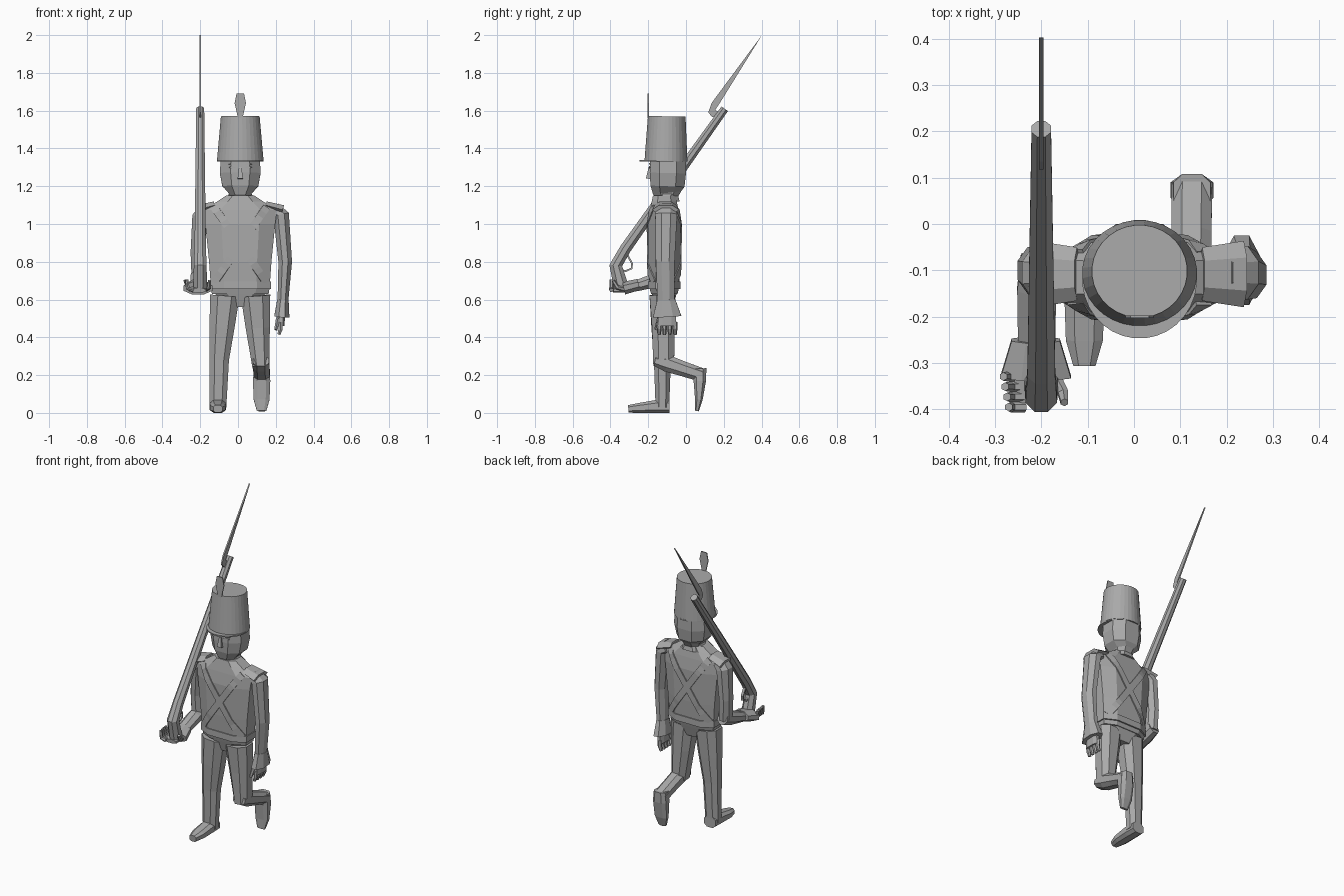
import bpy, math
from mathutils import Vector
from mathutils.bvhtree import BVHTree

default_cube = bpy.data.objects.get("Cube")
if default_cube:
    bpy.data.objects.remove(default_cube)

grey = bpy.data.materials.new("plain grey")
grey.use_nodes = True
shade = (.4, .4, .4, 1)
grey.diffuse_color = shade
grey.node_tree.nodes["Principled BSDF"].inputs["Base Color"].default_value = shade


def make_object(name, verts, faces):
    mesh = bpy.data.meshes.new(name)
    mesh.from_pydata(verts, [], faces)
    mesh.materials.append(grey)
    mesh.update()
    obj = bpy.data.objects.new(name, mesh)
    bpy.context.scene.collection.objects.link(obj)
    return obj


def loft(name, sections, sides=8, power=1.0):
    """Skin rings along a path; a section is x, y, z, half width, half depth."""
    centres = [Vector(s[:3]) for s in sections]
    last = len(sections) - 1
    scale = math.cos(math.pi / sides) ** power if sides < 12 else 1
    verts, faces = [], []
    for i, section in enumerate(sections):
        tangent = (centres[min(i + 1, last)] - centres[max(i - 1, 0)]).normalized()
        across = Vector((1, 0, 0))
        across = (across - tangent * across.dot(tangent)).normalized()
        depth = tangent.cross(across)
        for k in range(sides):
            angle = math.tau * (k + .5) / sides
            c, s = math.cos(angle), math.sin(angle)
            c = math.copysign(abs(c) ** power, c) / scale
            s = math.copysign(abs(s) ** power, s) / scale
            verts.append(centres[i] + across * (c * section[3]) + depth * (s * section[4]))
    for i in range(last):
        for k in range(sides):
            n = (k + 1) % sides
            a, b = i * sides, (i + 1) * sides
            faces.append((a + k, a + n, b + n, b + k))
    faces.append(tuple(reversed(range(sides))))
    faces.append(tuple(last * sides + k for k in range(sides)))
    return make_object(name, verts, faces)


def plate(name, outline, thickness, axis):
    """Extrude a flat outline symmetrically along one axis."""
    shift = Vector(axis) * thickness / 2
    points = [Vector(p) for p in outline]
    n = len(points)
    verts = [p - shift for p in points] + [p + shift for p in points]
    faces = [tuple(reversed(range(n))), tuple(range(n, n * 2))]
    faces += [(k, (k + 1) % n, (k + 1) % n + n, k + n) for k in range(n)]
    return make_object(name, verts, faces)


def strap(name, target, start, end, side, half_width=.02, steps=16):
    """Lay a thin band on the front (-1) or back (1) of the target."""
    mesh = target.data
    tree = BVHTree.FromPolygons([v.co for v in mesh.vertices],
                                [tuple(p.vertices) for p in mesh.polygons])
    start, end = Vector(start), Vector(end)
    normal = (end - start).orthogonal().normalized() * half_width
    verts = []
    for i in range(steps + 1):
        for offset in (-normal, normal):
            p = start.lerp(end, i / steps) + offset
            hit = tree.ray_cast(Vector((p.x, side, p.y)), Vector((0, -side, 0)))[0]
            y = hit.y if hit else -.115 + side * .03
            verts.append((p.x, y + side * .007, p.y))
    order = (0, 1, 3, 2) if side > 0 else (0, 2, 3, 1)
    faces = [tuple(i * 2 + k for k in order) for i in range(steps)]
    band = make_object(name, verts, faces)
    band.modifiers.new("thickness", "SOLIDIFY").thickness = .008


# Body
MID = .012
torso = loft("jacket", [(MID, -.115, z, w, d) for z, w, d in (
    (.63, .15, .07), (.66, .155, .078), (.8, .165, .085), (1, .185, .086),
    (1.075, .195, .075), (1.12, .12, .066), (1.15, .075, .06))], power=.7)
loft("hips", [(MID, -.115, .56, .06, .045), (MID, -.115, .64, .145, .068)], power=.8)
loft("waist_belt", [(MID, -.115, z, .162, .086) for z in (.655, .695)], power=.7)
loft("collar", [(MID, -.1, 1.12, .08, .066), (MID, -.1, 1.16, .06, .056)])
for side, label in ((-1, "front"), (1, "back")):
    for flip in (-1, 1):
        strap(label + ("_right_strap" if flip < 0 else "_left_strap"), torso,
              (MID + flip * .14, 1.09), (MID - flip * .14, .69), side)

# Head and face
loft("head", [(MID, y, z, w, d) for y, z, w, d in (
    (-.09, 1.13, .05, .05), (-.1, 1.165, .06, .075), (-.098, 1.2, .095, .09),
    (-.096, 1.27, .108, .096), (-.095, 1.335, .104, .094))], power=.85)
loft("nose", [(MID, -.2, 1.24, .014, .012), (MID, -.19, 1.3, .007, .008)], sides=4)
for flip in (-1, 1):
    x = MID + flip * .042
    plate("eye", [(x - .02, -.193, 1.3), (x, -.193, 1.293), (x + .02, -.193, 1.3),
                  (x, -.193, 1.308)], .008, (0, -1, 0))
    plate("eyebrow", [(x - .025, -.192, 1.314), (x + .025, -.192, 1.314),
                      (x, -.192, 1.324)], .009, (0, -1, 0))

# Hat
loft("hat_crown", [(MID, -.106, 1.335, .124, .114), (MID, -.102, 1.57, .103, .1)], sides=32)
loft("hat_brim", [(MID, -.119, z, .124, .128) for z in (1.33, 1.338)], sides=32)
plate("plume", [(MID + x, -.2, z) for x, z in (
    (-.012, 1.56), (.012, 1.56), (.03, 1.64), (.02, 1.69), (-.02, 1.69), (-.03, 1.64))],
    .006, (0, -1, 0))

# Standing leg
loft("right_leg", [(-.07, -.125, .62, .078, .068), (-.085, -.125, .45, .066, .058),
                   (-.1, -.125, .28, .052, .045), (-.106, -.125, .03, .044, .036)], power=.85)
loft("right_foot", [(-.107, -.088, .034, .04, .034), (-.107, -.16, .034, .043, .034),
                    (-.107, -.25, .026, .04, .026), (-.107, -.305, .021, .024, .02)], power=.75)

# Raised leg
loft("left_thigh", [(.093, -.125, .62, .078, .068), (.105, -.12, .45, .064, .06),
                    (.12, -.118, .25, .045, .055)], power=.85)
loft("left_shin", [(.122, -.165, .275, .042, .026), (.122, -.1, .262, .045, .045),
                   (.124, -.02, .235, .043, .04), (.125, .085, .2, .044, .036)], power=.85)
loft("left_foot", [(.125, .07, .235, .04, .038), (.125, .073, .17, .046, .033),
                   (.125, .068, .07, .042, .02), (.125, .058, .01, .025, .01)], power=.75)

# Arms and shoulder caps
loft("left_arm", [(.19, -.105, 1.075, .04, .05), (.228, -.105, 1.05, .042, .058),
                  (.25, -.11, .8, .036, .05), (.237, -.105, .58, .028, .045)])
loft("left_cuff", [(.238, -.105, .6, .03, .048), (.232, -.1, .51, .04, .075)])
loft("right_arm", [(-.17, -.105, 1.075, .04, .05), (-.2, -.105, 1.04, .042, .058),
                   (-.215, -.1, .85, .036, .05), (-.21, -.1, .72, .036, .045)])
loft("right_forearm", [(-.21, -.07, .735, .034, .04), (-.21, -.14, .71, .042, .04),
                       (-.21, -.27, .67, .04, .028)])
loft("right_cuff", [(-.212, -.25, .68, .052, .03), (-.212, -.33, .66, .076, .034)])
for flip in (-1, 1):
    edge = MID + flip * .225
    loft("shoulder_cap", [(edge - flip * .09, -.108, 1.1, .02, .05),
                          (edge, -.108, 1.075, .025, .062)], sides=6)

# Hanging hand
loft("left_palm", [(.23, -.1, .53, .02, .045), (.228, -.1, .46, .018, .05)], power=.8)
for i in range(4):
    y = -.142 + i * .028
    loft("left_finger", [(.225, y, .48, .011, .012), (.226, y, .445, .011, .011),
                         (.216, y, .415, .008, .008)], sides=6)
loft("left_thumb", [(.212, -.14, .5, .011, .012), (.2, -.158, .44, .008, .009)], sides=6)

# Hand cradling the butt
loft("right_palm", [(-.212, -.31, .655, .05, .018), (-.21, -.385, .648, .04, .012)], power=.8)
for i in range(4):
    y = -.395 + i * .022
    loft("right_finger", [(-.235, y, .65, .01, .01), (-.265, y, .658, .01, .01),
                          (-.27 - i * .004, y, .705, .008, .008)], sides=6)
loft("right_thumb", [(-.17, -.33, .655, .012, .012), (-.153, -.365, .665, .011, .011),
                     (-.15, -.385, .7, .008, .008)], sides=6)

# Musket with bayonet
GUN = -.2
loft("musket", [(GUN, -.34, .655, .036, .04), (GUN, -.372, .78, .034, .034),
                (GUN, -.32, .87, .03, .03), (GUN, -.08, 1.21, .026, .026),
                (GUN, .205, 1.61, .021, .021)])
guard = [(-.35, .76), (-.32, .75), (-.288, .765), (-.285, .79), (-.31, .835)]
loft("trigger_guard", [(GUN, y, z, .008, .005) for y, z in guard], sides=4)
plate("bayonet", [(GUN, y, z) for y, z in (
    (.19, 1.58), (.14, 1.565), (.118, 1.59), (.135, 1.64), (.402, 2), (.185, 1.65),
    (.155, 1.605))], .009, (1, 0, 0))
